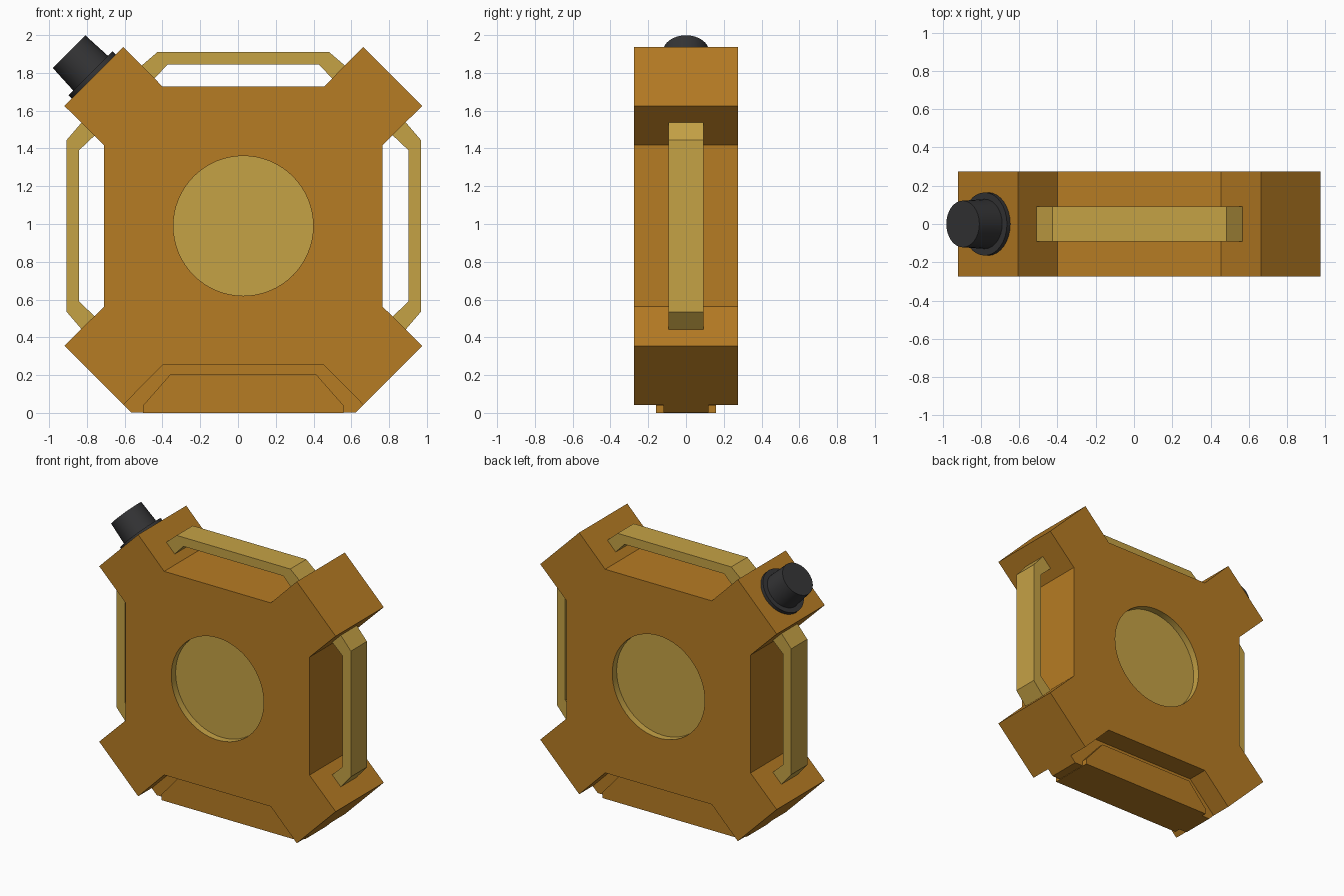
import bpy, bmesh, math
from mathutils import Matrix, Vector

if "Cube" in bpy.data.objects:
    bpy.data.objects.remove(bpy.data.objects["Cube"])

CX, CZ = 0.028, 0.99      # centre of the can in the front view


def material(name, rgb):
    m = bpy.data.materials.new(name)
    m.diffuse_color = (*rgb, 1)
    m.use_nodes = True
    m.node_tree.nodes["Principled BSDF"].inputs["Base Color"].default_value = m.diffuse_color
    return m


ORANGE = material("orange_paint", (0.47, 0.20, 0.017))
YELLOW = material("yellow_paint", (0.56, 0.36, 0.06))
BLACK = material("black_plastic", (0.035, 0.035, 0.037))


def finish(name, bm, mats):
    bmesh.ops.recalc_face_normals(bm, faces=bm.faces)
    me = bpy.data.meshes.new(name)
    bm.to_mesh(me)
    bm.free()
    ob = bpy.data.objects.new(name, me)
    bpy.context.collection.objects.link(ob)
    for m in mats:
        me.materials.append(m)
    return ob


def prism(name, pts, half, mats):
    """Extrude an x/z outline symmetrically along y."""
    bm = bmesh.new()
    f = bm.faces.new([bm.verts.new((x, -half, z)) for x, z in pts])
    ext = bmesh.ops.extrude_face_region(bm, geom=[f])["geom"]
    bmesh.ops.translate(bm, vec=(0, 2 * half, 0),
                        verts=[v for v in ext if isinstance(v, bmesh.types.BMVert)])
    return finish(name, bm, mats)


def mirrored(pts):
    """Complete a right-hand half outline with its left mirror."""
    return pts + [(-x, z) for x, z in reversed(pts)]


def activate(ob):
    bpy.ops.object.select_all(action='DESELECT')
    ob.select_set(True)
    bpy.context.view_layer.objects.active = ob


def smooth(ob):
    activate(ob)
    bpy.ops.object.shade_smooth_by_angle(angle=math.radians(30))


# Can body: one quarter of the outline turned four times
quarter = [(-0.427, 0.737), (0.427, 0.737), (0.635, 0.947)]
outline = []
for k in range(4):
    c, s = round(math.cos(k * math.pi / 2)), round(-math.sin(k * math.pi / 2))
    outline += [(CX + x * c - z * s, CZ + x * s + z * c)
                for x, z in [(-0.635, 0.947)] + quarter]
body = prism("can_body", outline, 0.275, [ORANGE, YELLOW])

# Round yellow recess on front and back
for side in (-1, 1):
    bm = bmesh.new()
    bmesh.ops.create_cone(bm, cap_ends=True, segments=64, radius1=0.37, radius2=0.37,
                          depth=0.2, matrix=Matrix.Translation((CX, side * 0.325, CZ))
                          @ Matrix.Rotation(math.pi / 2, 4, 'X'))
    for f in bm.faces:
        f.material_index = 1
    cutter = finish("recess_cutter", bm, [ORANGE, YELLOW])
    cutter.hide_render = True
    mod = body.modifiers.new("recess", 'BOOLEAN')
    mod.operation, mod.solver, mod.object = 'DIFFERENCE', 'EXACT', cutter
    activate(body)
    bpy.ops.object.modifier_apply(modifier=mod.name)
    bpy.data.objects.remove(cutter)
smooth(body)

# Three carrying handles spanning the notches
half_handle = [(0.40, 0.855), (0.485, 0.765), (0.56, 0.83), (0.455, 0.92)]
for name, angle, shift in (("top_handle", 0, 0), ("right_handle", 90, 0.02),
                           ("left_handle", -90, 0.015)):
    handle = prism(name, mirrored(half_handle), 0.092, [YELLOW])
    handle.data.transform(Matrix.Translation((CX, 0, CZ))
                          @ Matrix.Rotation(math.radians(angle), 4, 'Y')
                          @ Matrix.Translation((0, 0, shift)))

# Foot block filling the bottom notch, with a raised panel
foot = prism("foot_block", mirrored([(0.427, 0.26), (0.637, 0.045), (0.595, 0.003)]),
             0.12, [ORANGE])
panel = prism("foot_panel", mirrored([(0.385, 0.205), (0.53, 0.04), (0.53, 0.0)]),
              0.16, [ORANGE])
for ob in (foot, panel):
    ob.data.transform(Matrix.Translation((CX, 0, 0)))

# Spout collar and screw cap on the top left corner
axis = Vector((-1, 0, 1)).normalized()
base = Vector((CX - 0.791, 0, CZ + 0.791))
for name, r1, r2, start, end in (("spout_collar", 0.165, 0.165, -0.02, 0.025),
                                 ("spout_cap", 0.131, 0.122, 0.0, 0.186)):
    bm = bmesh.new()
    bmesh.ops.create_cone(bm, cap_ends=True, segments=32, radius1=r1, radius2=r2,
                          depth=end - start,
                          matrix=Matrix.Translation(base + axis * (start + end) / 2)
                          @ Matrix.Rotation(-math.pi / 4, 4, 'Y'))
    smooth(finish(name, bm, [BLACK]))
